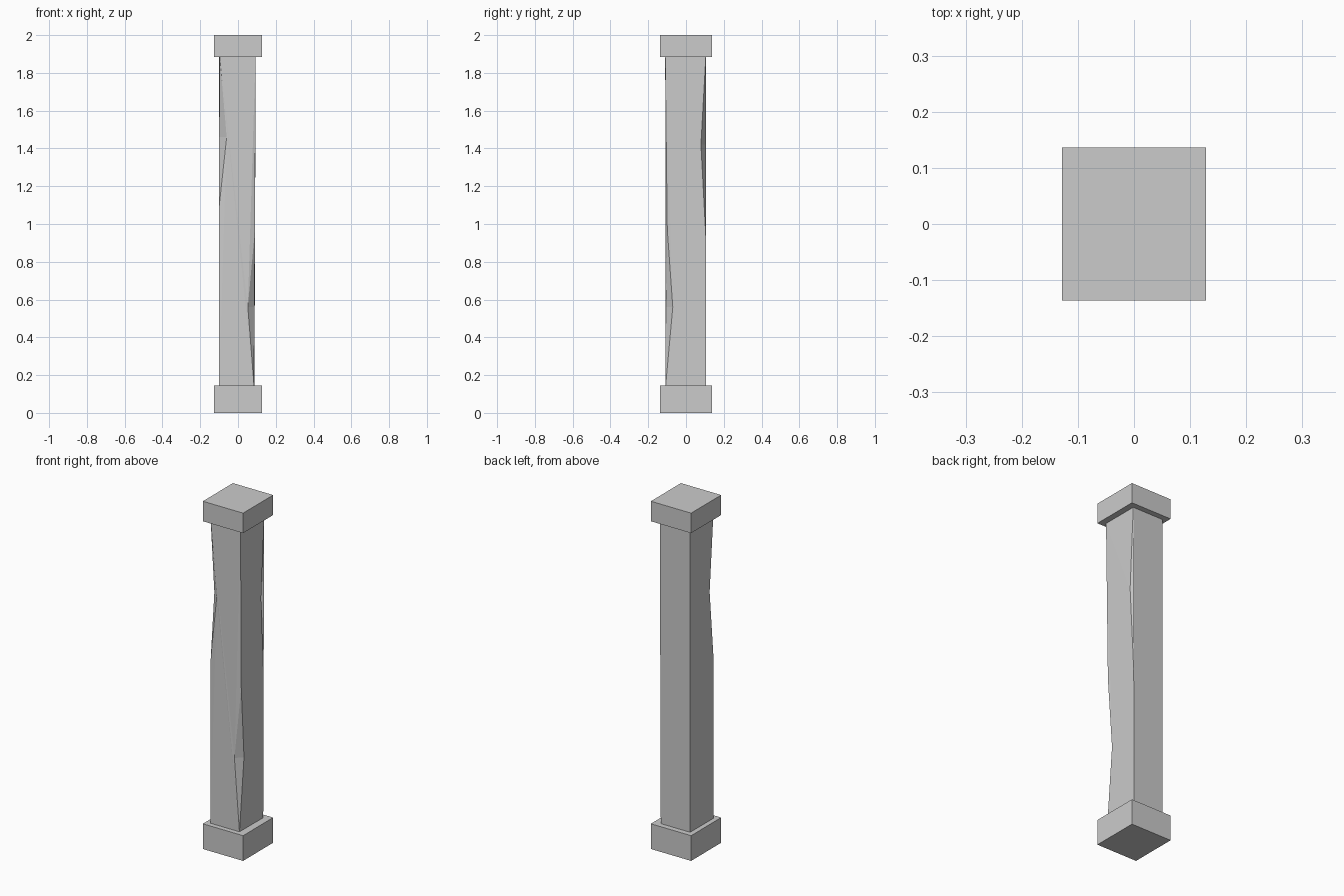
import bpy
import bmesh

if "Cube" in bpy.data.objects:
    bpy.data.objects.remove(bpy.data.objects["Cube"])

stone = bpy.data.materials.new("grey_stone")
stone.use_nodes = True
GREY = (0.6, 0.6, 0.6, 1)
stone.diffuse_color = GREY
stone.node_tree.nodes["Principled BSDF"].inputs["Base Color"].default_value = GREY


def finish(name, bm):
    bmesh.ops.recalc_face_normals(bm, faces=bm.faces)
    mesh = bpy.data.meshes.new(name)
    bm.to_mesh(mesh)
    bm.free()
    mesh.materials.append(stone)
    obj = bpy.data.objects.new(name, mesh)
    bpy.context.collection.objects.link(obj)


def block(name, z0, z1):
    bm = bmesh.new()
    bmesh.ops.create_cube(bm, size=1)
    for v in bm.verts:
        v.co.x *= 0.256
        v.co.y *= 0.273
        v.co.z = z1 if v.co.z > 0 else z0
    finish(name, bm)


# Square base and capital
block("base_block", 0, 0.145)
block("capital_block", 1.885, 2)

# Shaft: each corner edge runs bottom to top; a chip splits it into two points,
# one on the face before the corner and one on the face after it
BOTTOM, TOP = 0.14, 1.89
corners = [
    # front left corner, chipped low
    [[(0.085, -0.108, BOTTOM)], [(0.052, -0.107, 0.56), (0.087, -0.07, 0.56)],
     [(0.09, -0.099, 0.97)], [(0.093, -0.11, TOP)]],
    # back left corner, chipped high
    [[(0.087, 0.105, BOTTOM)], [(0.09, 0.105, 0.93)],
     [(0.092, 0.079, 1.42), (0.05, 0.105, 1.42)], [(0.093, 0.105, TOP)]],
    # back right corner, whole
    [[(-0.1, 0.105, BOTTOM)], [(-0.1, 0.105, TOP)]],
    # front right corner, chipped high
    [[(-0.1, -0.108, BOTTOM)], [(-0.1, -0.105, 1.09)],
     [(-0.1, -0.072, 1.46), (-0.06, -0.107, 1.46)], [(-0.097, -0.11, TOP)]],
]

bm = bmesh.new()
rails = [[[bm.verts.new(p) for p in level] for level in c] for c in corners]
for i, rail in enumerate(rails):
    following = rails[(i + 1) % len(rails)]
    # Side face between neighbouring corner edges
    bm.faces.new([level[-1] for level in rail] +
                 [level[0] for level in reversed(following)])
    # Two triangular facets of each chip
    for k, level in enumerate(rail):
        if len(level) == 2:
            bm.faces.new([rail[k - 1][0], level[1], level[0]])
            bm.faces.new([rail[k + 1][0], level[0], level[1]])
bm.faces.new([r[0][0] for r in reversed(rails)])
bm.faces.new([r[-1][0] for r in rails])
bmesh.ops.triangulate(bm, faces=[f for f in bm.faces if len(f.verts) > 4])
finish("chipped_shaft", bm)
